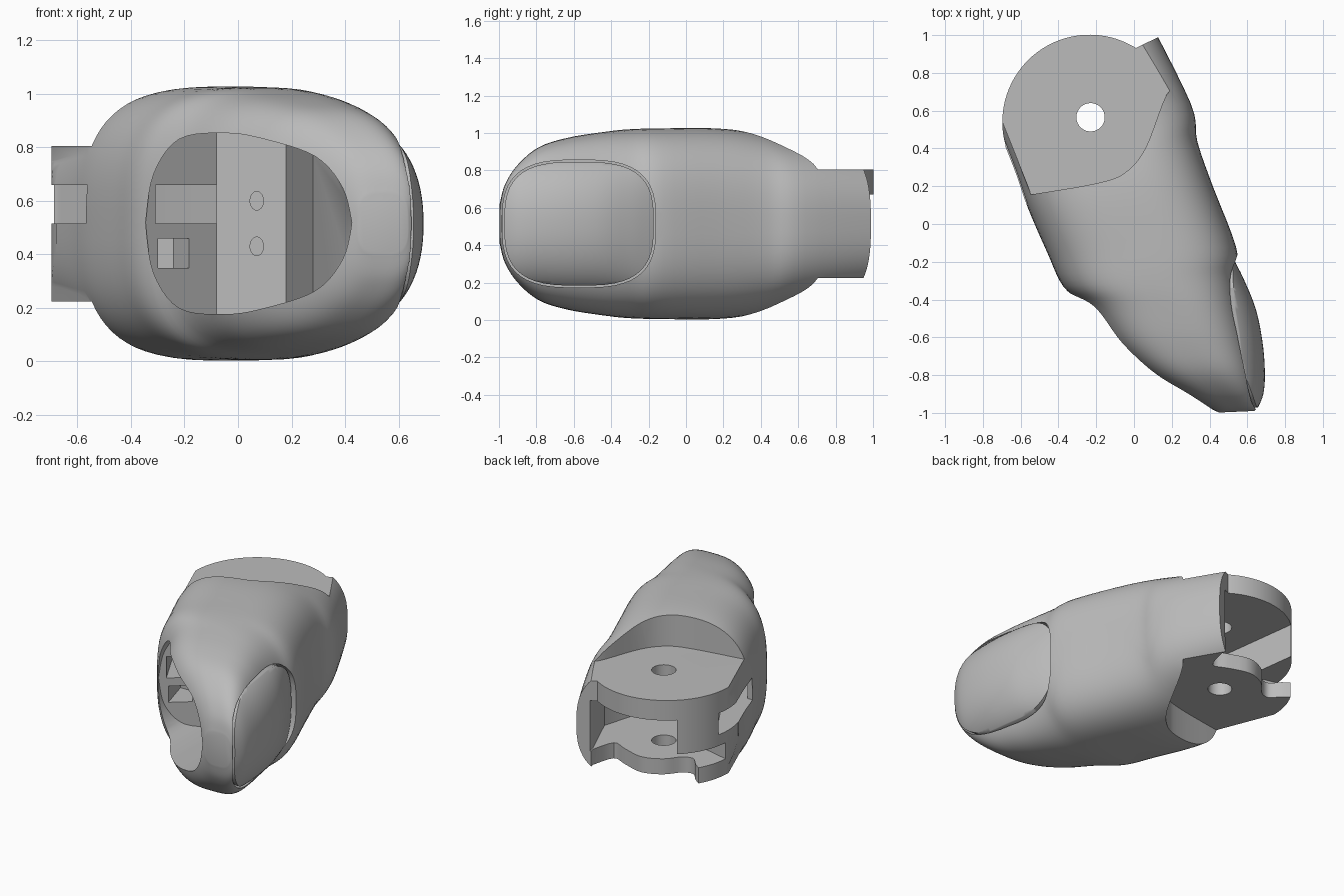
import bpy, bmesh, math
from mathutils import Vector

if "Cube" in bpy.data.objects:
    bpy.data.objects.remove(bpy.data.objects["Cube"])

MID = 0.515               # height of the finger axis
HUB = Vector((-0.235, 0.54))
HUB_R = 0.462
LOW, HIGH = 0.225, 0.805  # hinge block limits

grey = bpy.data.materials.new("plain_grey")
grey.use_nodes = True
grey.diffuse_color = (0.5, 0.5, 0.5, 1)
grey.node_tree.nodes["Principled BSDF"].inputs["Base Color"].default_value = grey.diffuse_color


def make(name, bm):
    bmesh.ops.recalc_face_normals(bm, faces=bm.faces)
    mesh = bpy.data.meshes.new(name)
    bm.to_mesh(mesh)
    bm.free()
    mesh.materials.append(grey)
    ob = bpy.data.objects.new(name, mesh)
    bpy.context.collection.objects.link(ob)
    return ob


def skin(name, rings):
    """Join equal rings of points into a closed solid."""
    bm = bmesh.new()
    rows = [[bm.verts.new(p) for p in ring] for ring in rings]
    n = len(rows[0])
    for a, b in zip(rows, rows[1:]):
        for i in range(n):
            j = (i + 1) % n
            bm.faces.new((a[i], a[j], b[j], b[i]))
    bm.faces.new(rows[0])
    bm.faces.new(rows[-1])
    return make(name, bm)


def plan_prism(name, outline, z0, z1):
    return skin(name, [[(p[0], p[1], z) for p in outline] for z in (z0, z1)])


def front_prism(name, outline, y0, y1):
    return skin(name, [[(p[0], y, p[1]) for p in outline] for y in (y0, y1)])


def side_prism(name, outline, x0, x1):
    return skin(name, [[(x, p[0], p[1]) for p in outline] for x in (x0, x1)])


def power(v, e):
    return math.copysign(abs(v) ** e, v)


def oval(cx, cy, rx, ry, n=2.0, count=48):
    out = []
    for i in range(count):
        a = 2 * math.pi * (i + 0.5) / count
        out.append((cx + rx * power(math.cos(a), 2 / n), cy + ry * power(math.sin(a), 2 / n)))
    return out


def smooth(rows, steps):
    """Catmull-Rom resampling of number rows."""
    rows = [Vector(r) for r in rows]
    out = []
    for i in range(len(rows) - 1):
        p0, p1, p2 = rows[max(i - 1, 0)], rows[i], rows[i + 1]
        p3 = rows[min(i + 2, len(rows) - 1)]
        for s in range(steps):
            t = s / steps
            out.append(0.5 * (2 * p1 + (p2 - p0) * t + (2 * p0 - 5 * p1 + 4 * p2 - p3) * t * t
                              + (3 * p1 - p0 - 3 * p2 + p3) * t ** 3))
    return out + [rows[-1]]


def loft(name, stations, squareness, steps=5):
    """Rounded sections: left and right plan points and half height; squareness at both ends."""
    rows = smooth(stations, steps)
    rings = []
    for k, (lx, ly, rx, ry, h) in enumerate(rows):
        t = k / (len(rows) - 1)
        n = squareness[0] * (1 - t) + squareness[1] * t
        rings.append([((lx + rx) / 2 + u * (rx - lx) / 2, (ly + ry) / 2 + u * (ry - ly) / 2, MID + w)
                      for u, w in oval(0, 0, 1, h, n, 72)])
    return skin(name, rings)


def combine(ob, tool, op="DIFFERENCE"):
    mod = ob.modifiers.new(op, "BOOLEAN")
    mod.operation, mod.solver, mod.object = op, "EXACT", tool
    bpy.context.view_layer.objects.active = ob
    bpy.ops.object.modifier_apply(modifier=mod.name)
    bpy.data.objects.remove(tool)


def finish(ob, angle=35):
    bpy.ops.object.select_all(action="DESELECT")
    ob.select_set(True)
    bpy.context.view_layer.objects.active = ob
    bpy.ops.object.shade_smooth_by_angle(angle=math.radians(angle))


def arc(start, end, count=40):
    return [HUB + HUB_R * Vector((math.cos(a), math.sin(a)))
            for a in (math.radians(start + (end - start) * i / count) for i in range(count + 1))]


# Finger shell
shell = loft("finger_shell", [
    (-.88, .85, .06, 1.12, .38), (-.74, .55, .30, .64, .43), (-.63, .28, .335, .44, .485),
    (-.56, .08, .41, .22, .51), (-.46, -.15, .54, -.12, .51), (-.375, -.33, .545, -.28, .505),
    (-.25, -.44, .57, -.45, .49), (-.11, -.64, .61, -.62, .46), (.06, -.79, .645, -.78, .41),
    (.25, -.90, .665, -.90, .315), (.39, -.97, .66, -.965, .21), (.45, -.998, .635, -.99, .11)],
    (2.7, 3.2))

# Clear the hinge above and below, and round off the rear
clear = smooth([(-.9, .1), (-.52, .16), (-.2, .215), (-.05, .27), (.06, .4), (.17, .68), (.24, .72)], 5)
clear = [tuple(p) for p in clear] + [(.6, .75), (.6, 1.4), (-1.2, 1.4), (-1.2, .1)]
combine(shell, plan_prism("cut_above", clear, HIGH, 1.5))
combine(shell, plan_prism("cut_below", clear, -.5, LOW))
rear = arc(58, 196) + [Vector(p) for p in ((-1, -.3), (-1, -1.2), (1, -1.2), (1, 1.3), (.13, .99))]
combine(shell, plan_prism("rear_limit", rear, -.5, 1.5), "INTERSECT")

# Hinge block
block = arc(50, 180) + [Vector(p) for p in ((-.53, .12), (-.1, .1), (.12, .4))]
combine(shell, plan_prism("hinge_block", block, LOW, HIGH), "UNION")

# Gap between the hinge plates, side relief and scalloped lower plate
gap = [(-.55, .9), (-.47, .3), (-.1, .15), (.12, .35), (.19, .6), (.06, .91), (.0, 1.2), (-.6, 1.2)]
combine(shell, plan_prism("hinge_gap", gap, .33, .67))
combine(shell, plan_prism("side_relief", [(-.9, .62), (-.4, .5), (-.4, 1.2), (-.9, 1.2)], .331, .44))
scallop = smooth([(.05, .92), (.0, .77), (-.1, .80), (-.25, .84), (-.38, .79), (-.46, .70),
                  (-.53, .68), (-.59, .74), (-.66, .79)], 4)
scallop = [tuple(p) for p in scallop] + [(-.8, .85), (-.8, 1.2), (.0, 1.2)]
combine(shell, plan_prism("scallops", scallop, .1, .34))
combine(shell, plan_prism("pin_hole", oval(-.23, .565, .075, .075), -.2, 1.3))

# Hollow fingertip with its opening
opening = smooth([(-.345, .52), (-.315, .7), (-.22, .83), (-.05, .853), (.1, .83), (.29, .765),
                  (.39, .65), (.425, .52)], 5)
opening = [tuple(p) for p in opening]
opening += [(x, 2 * MID - z) for x, z in reversed(opening[1:-1])]
hollow = front_prism("hollow", opening, -1.3, .3)
depth = [(-.6, -1.3), (.6, -1.3), (.43, -.97), (.28, -.12), (.18, -.24), (-.08, -.14), (-.35, -.36)]
combine(hollow, plan_prism("hollow_depth", depth, -.5, 1.5), "INTERSECT")
combine(shell, hollow)

# Cord channel open to the side, pocket and cord holes
channel = [(-.9, .1), (-.53, .1), (-.28, -.38), (-.08, -.2), (-.08, -.1), (-.45, .26), (-.66, .62), (-.9, .75)]
combine(shell, plan_prism("cord_channel", channel, .515, .66))
combine(shell, plan_prism("pocket", [(-.27, -.42), (-.36, -.1), (-.24, -.1), (-.15, -.3)], .35, .46))
for z in (.43, .60):
    combine(shell, front_prism("cord_hole", oval(.07, z, .025, .035, 2, 24), -.4, .1))

# Nail set into a narrow groove
combine(shell, side_prism("nail_seat", oval(-.572, MID, .410, .341, 3), .45, 1))
nail = loft("nail", [
    (.25, -.14, .50, -.14, .38), (.25, -.20, .535, -.20, .38), (.20, -.30, .585, -.30, .38),
    (.15, -.45, .645, -.45, .38), (.15, -.62, .68, -.62, .38), (.15, -.78, .693, -.78, .375),
    (.20, -.90, .685, -.90, .36), (.30, -.985, .65, -.985, .32)], (2.2, 2.2))
combine(nail, side_prism("nail_outline", oval(-.572, MID, .40, .331, 3), .44, 1), "INTERSECT")

finish(shell)
finish(nail, 50)
